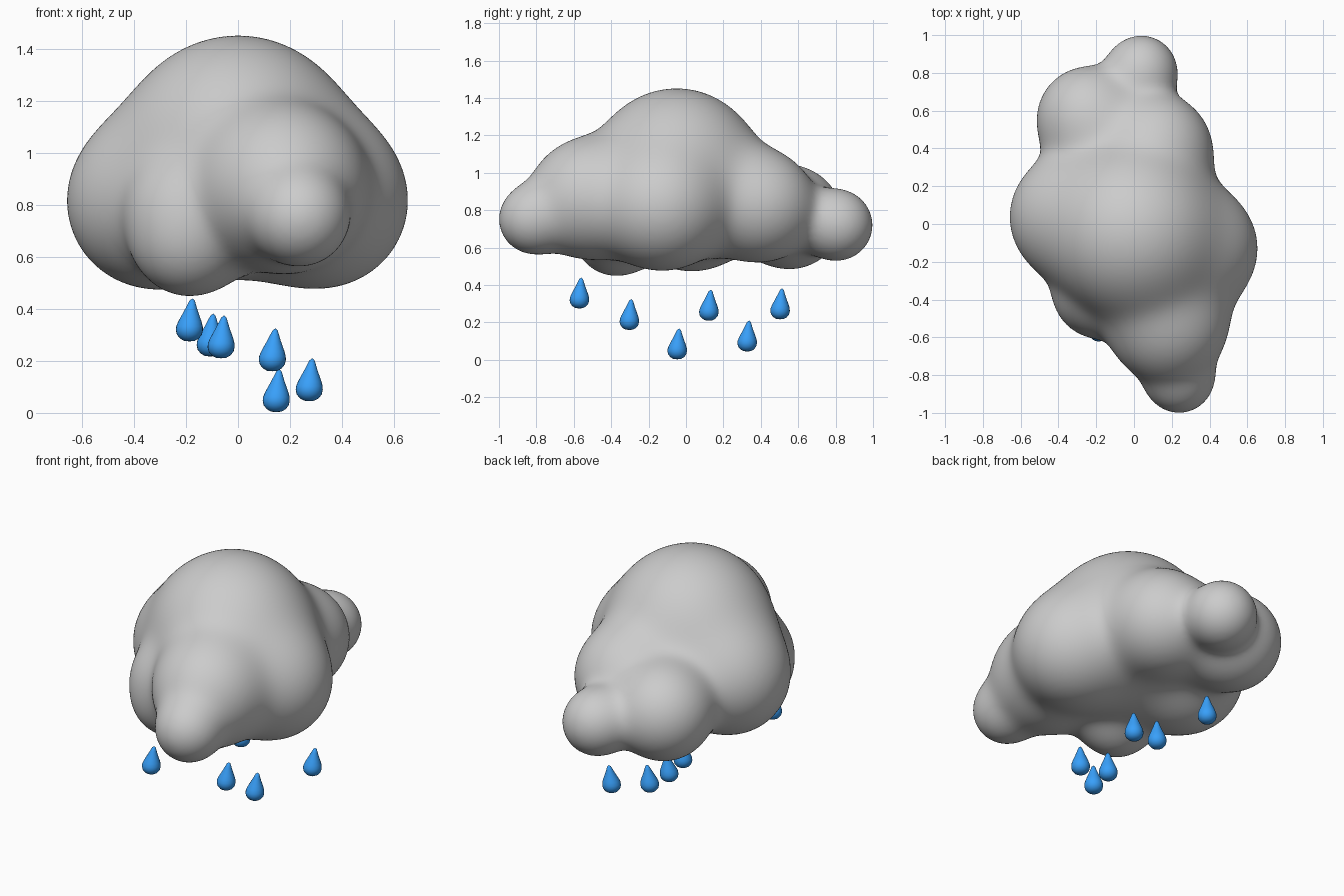
import bpy, bmesh, math
from mathutils import Vector, Matrix

if "Cube" in bpy.data.objects:
    bpy.data.objects.remove(bpy.data.objects["Cube"])

# Cloud puffs: x, y, z, radius
PUFFS = [
    (0.00, -0.05, 1.00, 0.45),    # crown
    (-0.33, 0.04, 0.81, 0.32),    # left
    (0.33, -0.13, 0.81, 0.315),   # right
    (0.18, -0.53, 0.86, 0.31),    # front
    (0.24, -0.82, 0.75, 0.175),   # front tip
    (-0.19, -0.38, 0.66, 0.20),   # low front left
    (-0.21, -0.37, 0.78, 0.185),  # upper front left
    (0.12, 0.40, 0.82, 0.285),    # back
    (-0.24, 0.56, 0.76, 0.27),    # back left
    (0.04, 0.81, 0.72, 0.185),    # back tip
]
CENTRES = [(Vector(p[:3]), p[3]) for p in PUFFS]
SHARP = 4.5


def field(p):
    """Softly blended level of all puffs (zero on the surface), and its gradient."""
    total, grad = 0.0, Vector()
    for c, r in CENTRES:
        d = p - c
        dist = max(d.length, 1e-6)
        w = math.exp(-SHARP * (dist / r - 1))
        total += w
        grad += d * (w / (dist * r))
    return -math.log(total) / SHARP, grad / total


def new_object(name, bm):
    me = bpy.data.meshes.new(name)
    bm.to_mesh(me)
    bm.free()
    ob = bpy.data.objects.new(name, me)
    bpy.context.collection.objects.link(ob)
    return ob


# Cloud: puffs fused by remesh, then relaxed and pulled onto the blended surface
bm = bmesh.new()
for c, r in CENTRES:
    bmesh.ops.create_icosphere(bm, subdivisions=4, radius=r + 0.04, matrix=Matrix.Translation(c))
cloud = new_object("cloud", bm)
bpy.context.view_layer.objects.active = cloud
cloud.select_set(True)
fuse = cloud.modifiers.new("fuse", 'REMESH')
fuse.mode = 'VOXEL'
fuse.voxel_size = 0.024
bpy.ops.object.modifier_apply(modifier="fuse")
for iterations in (20, 6, 4):
    relax = cloud.modifiers.new("relax", 'SMOOTH')
    relax.iterations = iterations
    bpy.ops.object.modifier_apply(modifier="relax")
    for v in cloud.data.vertices:
        p = v.co.copy()
        for _ in range(3):
            d, g = field(p)
            p -= g * (d / max(g.length_squared, 2.0))
        v.co = p
cloud.data.shade_smooth()

# Raindrops: lathed teardrop profile (radius, height) with a leaning tip
blue = bpy.data.materials.new("rain_blue")
blue.diffuse_color = (0.04, 0.35, 0.95, 1)
blue.use_nodes = True
blue.node_tree.nodes["Principled BSDF"].inputs["Base Color"].default_value = blue.diffuse_color
PROFILE = [(0.020, 0.002), (0.036, 0.011), (0.048, 0.026), (0.052, 0.043), (0.051, 0.058),
           (0.045, 0.076), (0.036, 0.096), (0.026, 0.118), (0.017, 0.140), (0.010, 0.157)]
HEIGHT, SIDES = 0.165, 24
DROPS = [(-0.187, -0.570, 0.275), (-0.107, 0.503, 0.217), (-0.065, 0.122, 0.21),
         (0.132, -0.303, 0.16), (0.274, 0.327, 0.045), (0.147, -0.047, 0.003)]


def raindrop(x, y, z):
    bm = bmesh.new()

    def vert(r, h, a):
        lean = (max(h - 0.05, 0) / HEIGHT) ** 1.2
        return bm.verts.new((x + r * math.cos(a) + 0.018 * lean,
                             y + r * math.sin(a) + 0.016 * lean, z + h))

    rings = [[vert(r, h, math.tau * i / SIDES) for i in range(SIDES)] for r, h in PROFILE]
    low, tip = vert(0, 0, 0), vert(0, HEIGHT, 0)
    for i in range(SIDES):
        j = (i + 1) % SIDES
        bm.faces.new((low, rings[0][j], rings[0][i]))
        bm.faces.new((tip, rings[-1][i], rings[-1][j]))
        for a, b in zip(rings, rings[1:]):
            bm.faces.new((a[i], a[j], b[j], b[i]))
    ob = new_object("raindrop", bm)
    ob.data.materials.append(blue)
    ob.data.shade_smooth()


for d in DROPS:
    raindrop(*d)
